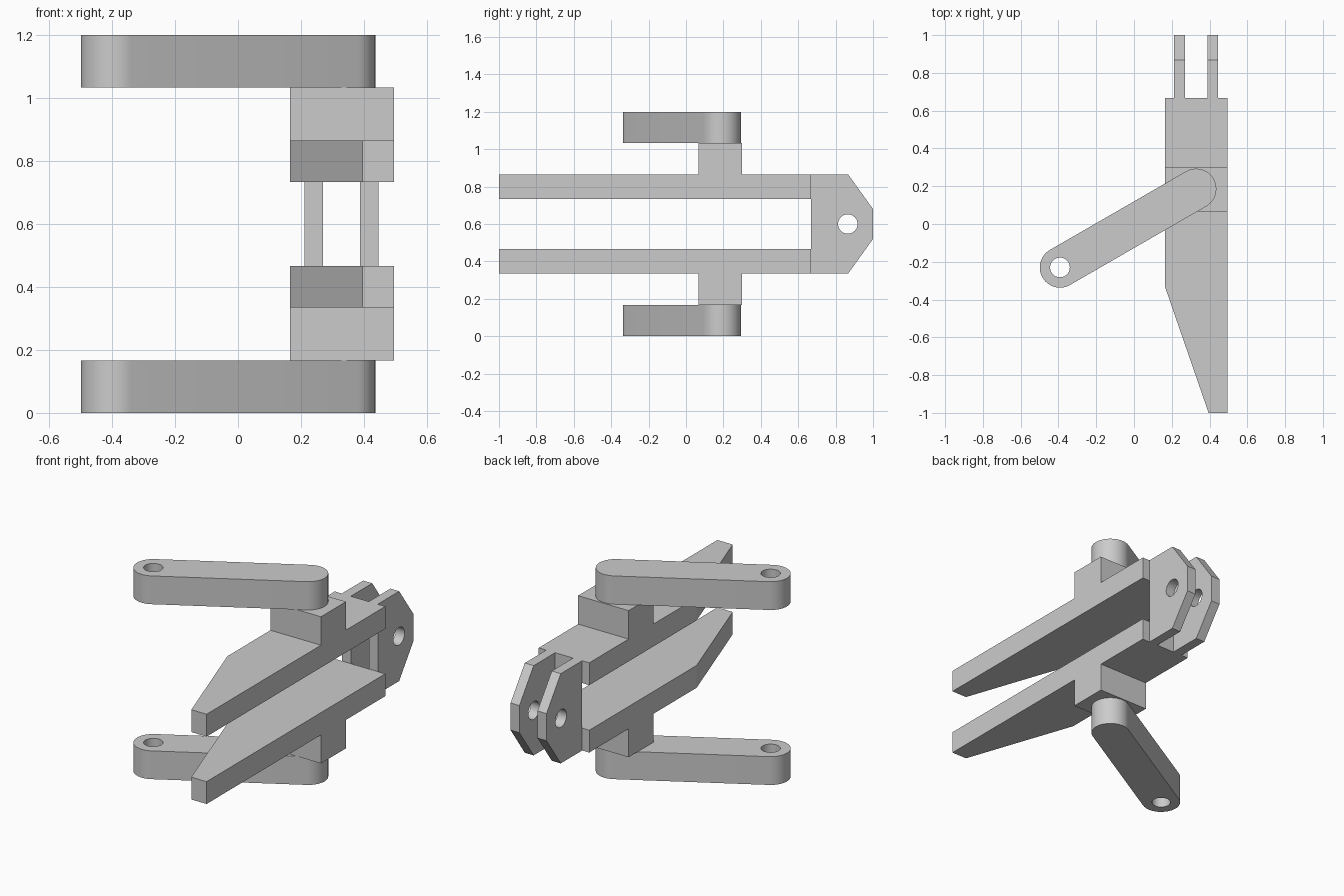
import bpy
import bmesh
from math import atan2, cos, sin, pi, radians

cube = bpy.data.objects.get("Cube")
if cube:
    bpy.data.objects.remove(cube, do_unlink=True)

grey = bpy.data.materials.new("light_grey")
grey.use_nodes = True
colour = (0.6, 0.6, 0.6, 1)
grey.diffuse_color = colour
grey.node_tree.nodes["Principled BSDF"].inputs["Base Color"].default_value = colour

HEIGHT = 1.2
HOLE_R = 0.052


def arc(centre, radius, start, sweep, steps):
    """Points along a circular arc."""
    return [(centre[0] + radius * cos(start + sweep * i / steps),
             centre[1] + radius * sin(start + sweep * i / steps))
            for i in range(steps + 1)]


def prism(name, outline, lo, hi, axis="Z"):
    """Extrude a flat outline along Z (outline in x, y) or X (outline in y, z)."""
    bm = bmesh.new()
    place = (lambda u, v, w: (u, v, w)) if axis == "Z" else (lambda u, v, w: (w, u, v))
    bottom = [bm.verts.new(place(u, v, lo)) for u, v in outline]
    top = [bm.verts.new(place(u, v, hi)) for u, v in outline]
    bm.faces.new(bottom[::-1])
    bm.faces.new(top)
    for i in range(len(outline)):
        j = (i + 1) % len(outline)
        bm.faces.new((bottom[i], bottom[j], top[j], top[i]))
    bmesh.ops.recalc_face_normals(bm, faces=bm.faces)
    mesh = bpy.data.meshes.new(name)
    bm.to_mesh(mesh)
    bm.free()
    mesh.materials.append(grey)
    obj = bpy.data.objects.new(name, mesh)
    bpy.context.collection.objects.link(obj)
    return obj


def drill(obj, centre, lo, hi, axis):
    """Cut a round pin hole through a part, then smooth its curved walls."""
    circle = arc(centre, HOLE_R, 0, 2 * pi, 48)[:-1]
    cutter = prism("hole_cutter", circle, lo - 0.05, hi + 0.05, axis)
    cutter.hide_render = True
    mod = obj.modifiers.new("pin_hole", "BOOLEAN")
    mod.operation = "DIFFERENCE"
    mod.solver = "EXACT"
    mod.object = cutter
    bpy.ops.object.select_all(action="DESELECT")
    bpy.context.view_layer.objects.active = obj
    obj.select_set(True)
    bpy.ops.object.modifier_apply(modifier=mod.name)
    bpy.data.objects.remove(cutter, do_unlink=True)
    bpy.ops.object.shade_smooth_by_angle(angle=radians(30))


# Outlines of the parts
plate_outline = [(0.395, -1), (0.495, -1), (0.495, 0.667), (0.165, 0.667), (0.165, -0.335)]
block_outline = [(0.165, 0.067), (0.495, 0.067), (0.495, 0.3), (0.165, 0.3)]
lug_outline = [(0.667, 0.335), (0.867, 0.335), (1, 0.52),
               (1, 0.68), (0.867, 0.865), (0.667, 0.865)]
free_end, fixed_end, arm_r = (-0.392, -0.23), (0.329, 0.186), 0.107
angle = atan2(fixed_end[1] - free_end[1], fixed_end[0] - free_end[0])
arm_outline = (arc(fixed_end, arm_r, angle - pi / 2, pi, 24)
               + arc(free_end, arm_r, angle + pi / 2, pi, 24))

# Mirrored lower and upper jaw plates, blocks and swing arms
for side in ("lower", "upper"):
    def span(lo, hi):
        return (lo, hi) if side == "lower" else (HEIGHT - hi, HEIGHT - lo)

    prism(side + "_jaw_plate", plate_outline, *span(0.335, 0.467))
    prism(side + "_block", block_outline, *span(0.167, 0.335))
    arm = prism(side + "_arm", arm_outline, *span(0, 0.167))
    drill(arm, free_end, *span(0, 0.167), "Z")

# Pair of hinge lugs at the back
for side, lo, hi in (("right", 0.211, 0.27), ("left", 0.388, 0.446)):
    lug = prism(side + "_hinge_lug", lug_outline, lo, hi, "X")
    drill(lug, (0.865, 0.6), lo, hi, "X")
